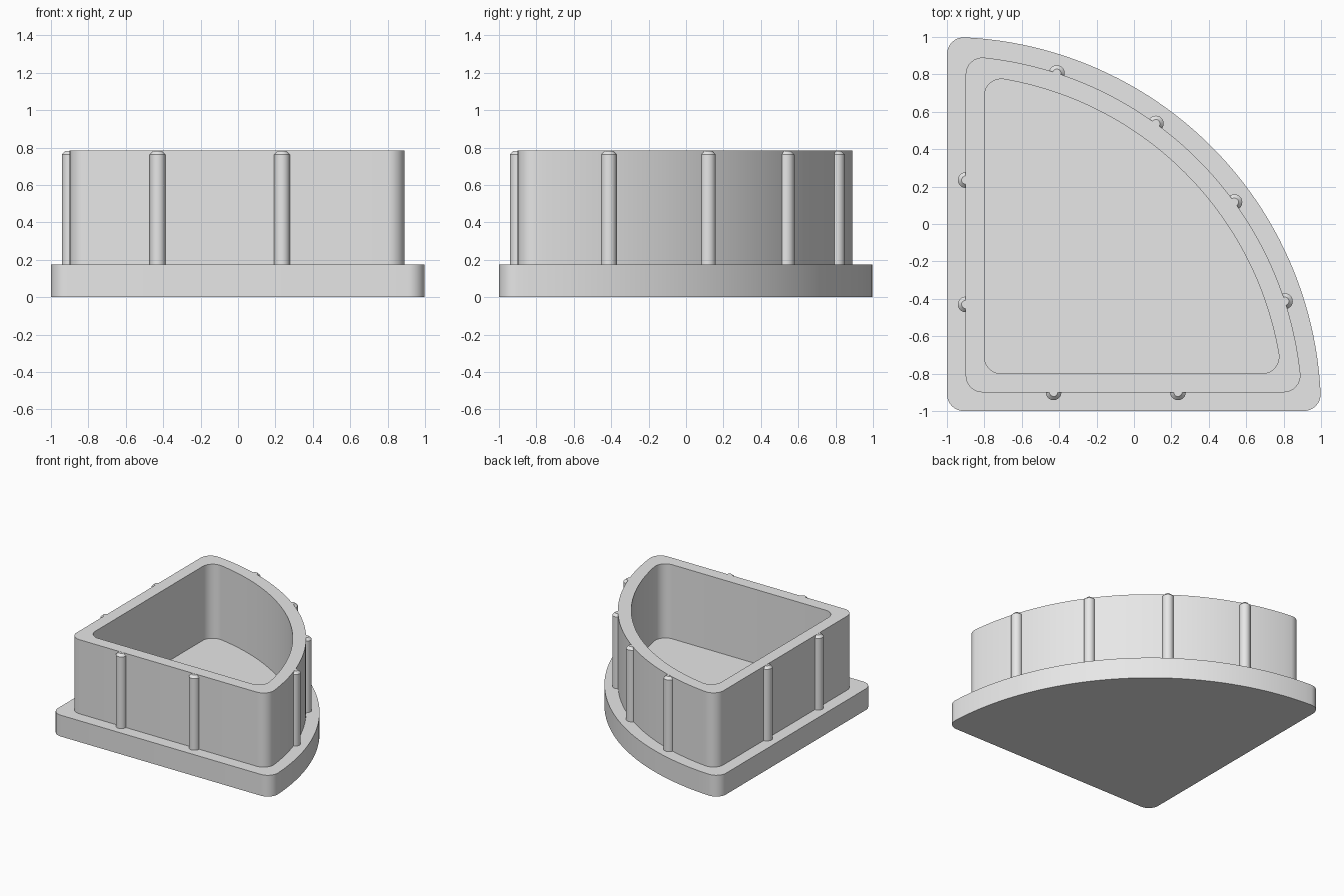
import bpy, bmesh
from math import acos, cos, sin, pi, radians

if "Cube" in bpy.data.objects:
    bpy.data.objects.remove(bpy.data.objects["Cube"], do_unlink=True)

grey = bpy.data.materials.new("plain_grey")
grey.use_nodes = True
grey.diffuse_color = (0.8, 0.8, 0.8, 1)
grey.node_tree.nodes["Principled BSDF"].inputs["Base Color"].default_value = grey.diffuse_color

RADIUS, FILLET = 2.0, 0.09
PLATE_TOP, RIM = 0.175, 0.784


def arc(cx, cy, r, a0, a1, n):
    return [(cx + r * cos(a0 + (a1 - a0) * i / n), cy + r * sin(a0 + (a1 - a0) * i / n))
            for i in range(n + 1)]


def quadrant(inset):
    """Rounded quarter-disc outline, moved inward by inset."""
    outer = RADIUS - inset
    near = inset + FILLET
    phi = acos(near / (outer - FILLET))
    far = (outer - FILLET) * sin(phi)
    pts = arc(near, near, FILLET, pi, 1.5 * pi, 8)
    pts += arc(far, near, FILLET, -pi / 2, pi / 2 - phi, 8)
    pts += arc(0, 0, outer, pi / 2 - phi, phi, 48)[1:-1]
    pts += arc(near, far, FILLET, phi, pi, 8)
    return [(x - 1, y - 1) for x, y in pts]


def loft(name, rings, cap_start=False, cap_end=False):
    """Join (outline, height) rings of equal size into one skin."""
    bm = bmesh.new()
    loops = [[bm.verts.new((x, y, z)) for x, y in outline] for outline, z in rings]
    for a, b in zip(loops, loops[1:]):
        for i in range(len(a)):
            j = (i + 1) % len(a)
            bm.faces.new((a[i], a[j], b[j], b[i]))
    if cap_start:
        bm.faces.new(loops[0][::-1])
    if cap_end:
        bm.faces.new(loops[-1])
    mesh = bpy.data.meshes.new(name)
    bm.to_mesh(mesh)
    bm.free()
    mesh.materials.append(grey)
    ob = bpy.data.objects.new(name, mesh)
    bpy.context.collection.objects.link(ob)
    bpy.ops.object.select_all(action="DESELECT")
    ob.select_set(True)
    bpy.context.view_layer.objects.active = ob
    bpy.ops.object.shade_smooth_by_angle(angle=radians(30))
    return ob


# Flange plate, whose top is also the floor of the cavity
plate = quadrant(0)
loft("base_plate", [(plate, 0), (plate, PLATE_TOP)], True, True)

# Hollow upright wall
outside, inside = quadrant(0.1), quadrant(0.2)
loft("wall", [(outside, PLATE_TOP), (outside, RIM), (inside, RIM), (inside, PLATE_TOP)])

# Grip ribs: two on each straight side, four along the curved side
WALL = RADIUS - 0.1
spots = []
for t in (0.3, 0.65):
    spots += [(t * WALL, 0.1), (0.1, t * WALL)]
for deg in (18, 36, 54, 72):
    spots.append((WALL * cos(radians(deg)), WALL * sin(radians(deg))))
for k, (x, y) in enumerate(spots):
    body, tip = [arc(x - 1, y - 1, r, 0, 2 * pi, 24)[:-1] for r in (0.042, 0.022)]
    loft(f"rib_{k + 1}", [(body, PLATE_TOP), (body, RIM - 0.021), (tip, RIM - 0.001)], False, True)
